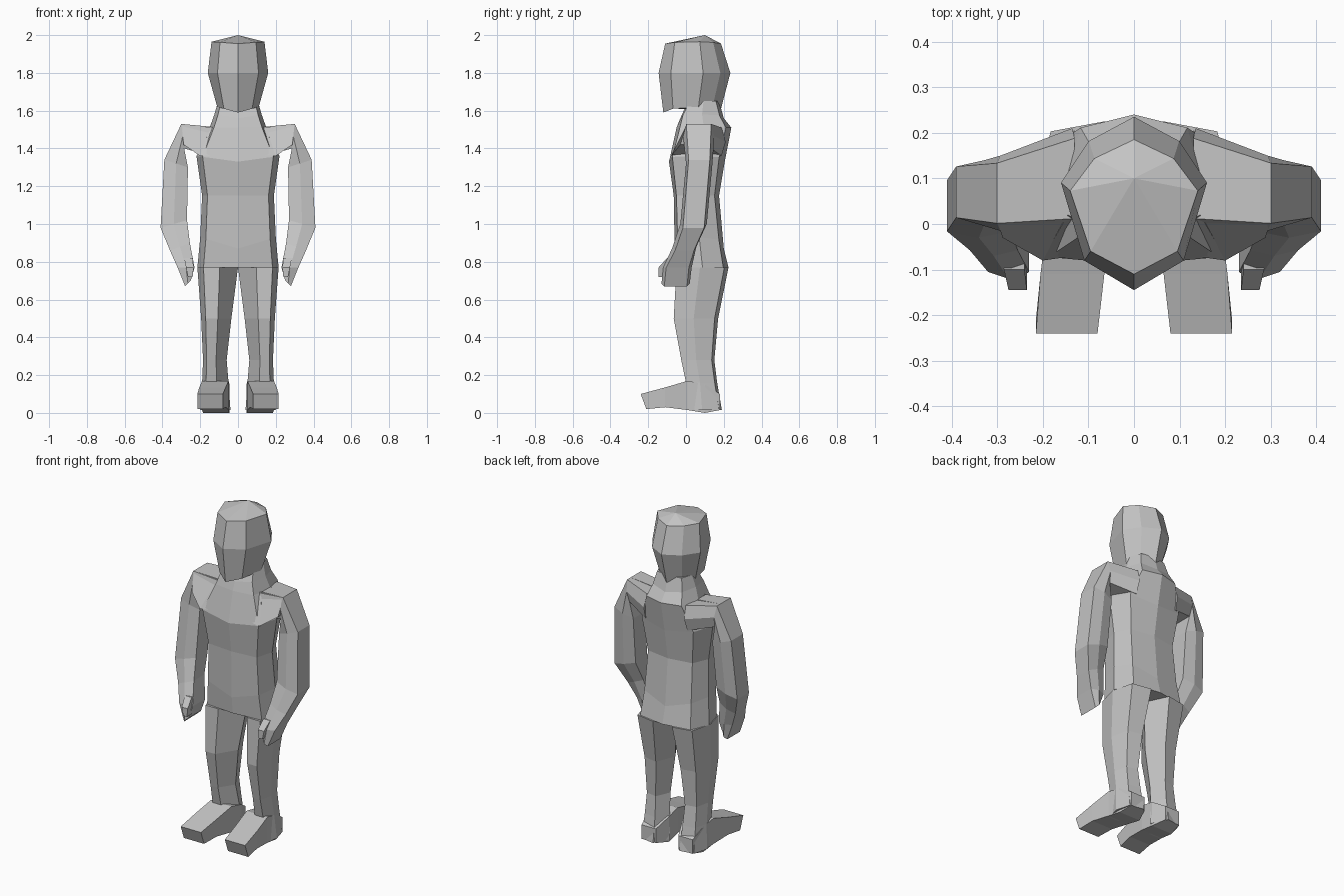
import bpy
import bmesh

default_cube = bpy.data.objects.get("Cube")
if default_cube:
    bpy.data.objects.remove(default_cube, do_unlink=True)

# Single plain material
grey = bpy.data.materials.new("plain grey")
grey.use_nodes = True
grey.diffuse_color = (0.55, 0.55, 0.55, 1)
grey.node_tree.nodes["Principled BSDF"].inputs["Base Color"].default_value = grey.diffuse_color


def loft(name, rings, mirrored=False):
    """Skin a list of closed rings, cap both ends and keep the faces flat."""
    bm = bmesh.new()
    loops = [[bm.verts.new(point) for point in ring] for ring in rings]
    for lower, upper in zip(loops, loops[1:]):
        count = len(lower)
        for i in range(count):
            j = (i + 1) % count
            bm.faces.new((lower[i], lower[j], upper[j], upper[i]))
    bm.faces.new(loops[0])
    bm.faces.new(loops[-1])
    bmesh.ops.remove_doubles(bm, verts=bm.verts, dist=0.0005)
    bmesh.ops.recalc_face_normals(bm, faces=bm.faces)
    mesh = bpy.data.meshes.new(name)
    bm.to_mesh(mesh)
    bm.free()
    mesh.materials.append(grey)
    obj = bpy.data.objects.new(name, mesh)
    bpy.context.collection.objects.link(obj)
    if mirrored:
        mirror = obj.modifiers.new("left and right", "MIRROR")
        mirror.use_mirror_merge = False
    return obj


def mix(start, end, factor):
    return start + (end - start) * factor


def whole(half):
    """Complete a half outline that starts and ends on the centre line."""
    return half + [(-u, v) for u, v in reversed(half[1:-1])]


def body_ring(outline, z, width, front, back, rise=0):
    return [(u * width, mix(front, back, v), z + rise * abs(u)) for u, v in outline]


def leg_ring(outline, z, inner, outer, front, back):
    return [(mix(inner, outer, u), mix(front, back, v), z) for u, v in outline]


def arm_ring(outline, inner, outer, front, back):
    return [(mix(inner[0], outer[0], u), mix(front, back, v), mix(inner[1], outer[1], u))
            for u, v in outline]


def foot_ring(outline, y, inner, outer, bottom, top, lean=0):
    return [(mix(inner, outer, u), y + lean * (1 - v), mix(bottom, top, v))
            for u, v in outline]


# Cross-sections in unit coordinates
head_outline = whole([(0, 0), (.68, .17), (1, .62), (.62, .86), (0, 1)])
torso_outline = whole([(0, 0), (.85, .06), (1, .5), (.78, .9), (0, 1)])
leg_outline = [(0, .5), (.45, 0), (.85, 0), (1, .45), (.85, .92), (.3, 1)]
arm_outline = [(0, .1), (.5, 0), (1, .1), (1, .9), (.5, 1), (0, .9)]
box_outline = [(0, 0), (1, 0), (1, 1), (0, 1)]

# Head: chin, cheeks, brow, crown point
loft("head", [
    body_ring(head_outline, z=1.59, width=.11, front=-.12, back=.18, rise=.03),
    body_ring(head_outline, z=1.8, width=.16, front=-.145, back=.235),
    body_ring(head_outline, z=1.955, width=.14, front=-.11, back=.185, rise=.01),
    body_ring(head_outline, z=2, width=0, front=.1, back=.1),
])

# Torso: hips, belly, waist, chest, collar, neck
loft("torso", [
    body_ring(torso_outline, z=.77, width=.215, front=-.05, back=.225),
    body_ring(torso_outline, z=.87, width=.2, front=-.06, back=.2, rise=.06),
    body_ring(torso_outline, z=1.15, width=.19, front=-.065, back=.175),
    body_ring(torso_outline, z=1.33, width=.22, front=-.09, back=.205, rise=.03),
    body_ring(torso_outline, z=1.51, width=.15, front=-.05, back=.24),
    body_ring(torso_outline, z=1.56, width=.125, front=-.03, back=.2, rise=.02),
    body_ring(torso_outline, z=1.65, width=.105, front=.01, back=.175),
])

# Arms: shoulder root, shoulder, upper arm, elbow, wrist, palm, fingertips
loft("arms", [
    arm_ring(arm_outline, inner=(.14, 1.36), outer=(.13, 1.51), front=-.01, back=.21),
    arm_ring(arm_outline, inner=(.285, 1.4), outer=(.3, 1.53), front=-.015, back=.15),
    arm_ring(arm_outline, inner=(.265, 1.3), outer=(.39, 1.34), front=0, back=.14),
    arm_ring(arm_outline, inner=(.27, 1.02), outer=(.41, .98), front=-.03, back=.11),
    arm_ring(arm_outline, inner=(.255, .9), outer=(.36, .86), front=-.07, back=.055),
    arm_ring(arm_outline, inner=(.23, .77), outer=(.32, .77), front=-.12, back=.03),
    arm_ring(arm_outline, inner=(.25, .7), outer=(.28, .67), front=-.13, back=.02),
], mirrored=True)

loft("thumbs", [
    arm_ring(box_outline, inner=(.24, .82), outer=(.285, .82), front=-.1, back=-.04),
    arm_ring(box_outline, inner=(.235, .77), outer=(.275, .77), front=-.145, back=-.08),
    arm_ring(box_outline, inner=(.24, .72), outer=(.265, .72), front=-.145, back=-.1),
], mirrored=True)

# Chest plates joining the collar and breast to the front of the shoulder
loft("chest_sides", [
    [(.06, -.06, 1.37), (.2, -.08, 1.36), (.145, .02, 1.51), (.06, -.02, 1.51)],
    [(.2, -.075, 1.365), (.288, -.03, 1.42), (.3, .005, 1.53), (.145, .02, 1.515)],
    [(.2, .1, 1.38), (.28, .1, 1.42), (.3, .1, 1.53), (.145, .1, 1.515)],
], mirrored=True)

# Legs: hip, knee, calf, ankle, heel
loft("legs", [
    leg_ring(leg_outline, z=.77, inner=0, outer=.215, front=-.05, back=.225),
    leg_ring(leg_outline, z=.5, inner=.035, outer=.195, front=-.065, back=.17),
    leg_ring(leg_outline, z=.28, inner=.06, outer=.185, front=-.025, back=.15),
    leg_ring(leg_outline, z=.16, inner=.05, outer=.19, front=0, back=.165),
    leg_ring(leg_outline, z=.015, inner=.04, outer=.2, front=0, back=.19),
], mirrored=True)

# Feet: toe, ball, instep, heel
loft("feet", [
    foot_ring(box_outline, y=-.24, inner=.08, outer=.215, bottom=.02, top=.1, lean=.03),
    foot_ring(box_outline, y=-.11, inner=.065, outer=.205, bottom=.03, top=.135),
    foot_ring(box_outline, y=.01, inner=.05, outer=.19, bottom=.015, top=.17),
    foot_ring(box_outline, y=.1, inner=.045, outer=.185, bottom=0, top=.15),
    foot_ring(box_outline, y=.18, inner=.075, outer=.17, bottom=.015, top=.1),
], mirrored=True)
